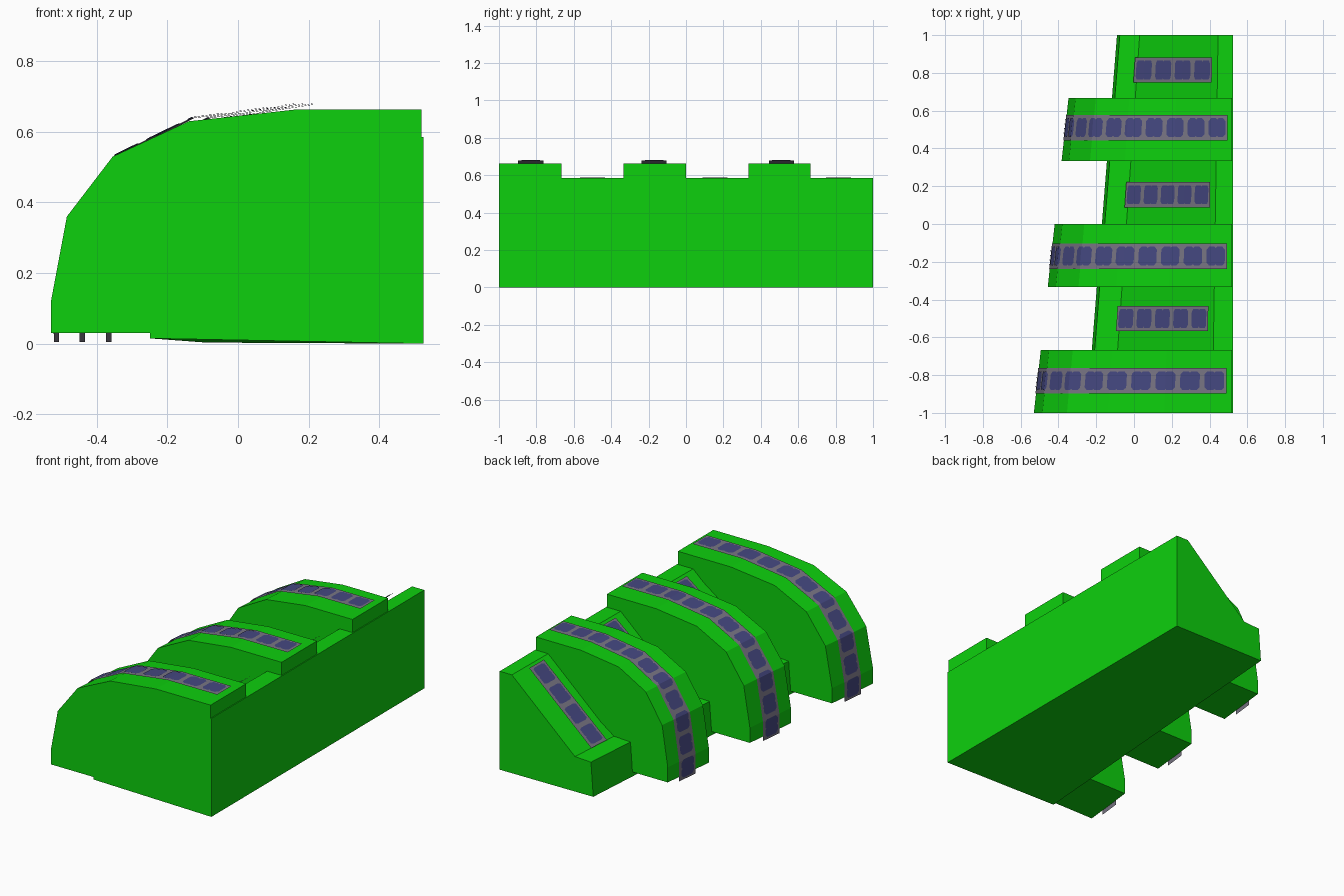
import bpy, bmesh

if "Cube" in bpy.data.objects:
    bpy.data.objects.remove(bpy.data.objects["Cube"])


def material(name, rgb):
    m = bpy.data.materials.new(name)
    m.diffuse_color = (*rgb, 1)
    m.use_nodes = True
    m.node_tree.nodes["Principled BSDF"].inputs["Base Color"].default_value = m.diffuse_color
    return m


GREEN = material("bright green", (0.004, 0.63, 0.004))
GREY = material("strip grey", (0.19, 0.18, 0.23))
BLUE = material("patch blue", (0.06, 0.065, 0.22))


def make_object(name, bm, mat):
    mesh = bpy.data.meshes.new(name)
    bm.to_mesh(mesh)
    bm.free()
    mesh.materials.append(mat)
    obj = bpy.data.objects.new(name, mesh)
    bpy.context.collection.objects.link(obj)
    return obj


def loft(name, end_a, end_b, mat):
    """Closed solid between two matching end outlines."""
    bm = bmesh.new()
    a = [bm.verts.new(p) for p in end_a]
    b = [bm.verts.new(p) for p in end_b]
    n = len(a)
    for i in range(n):
        j = (i + 1) % n
        bm.faces.new((a[i], a[j], b[j], b[i]))
    bm.faces.new(a[::-1])
    bm.faces.new(b)
    bmesh.ops.recalc_face_normals(bm, faces=bm.faces)
    return make_object(name, bm, mat)


# Taper: the left side runs at an angle, so x depends on y
def rib_point(x, y, z):
    k = 1 - 0.11 * (y + 1) / 1.05
    return (0.52 - (0.52 - x) * k, y, z)


def ramp_point(u, y, z):
    lo, hi = -0.056 + 0.07 * y, 0.40 + 0.015 * y
    return (lo + (hi - lo) * u, y, z)


# Base body with sloped ramp and low ledge
front = [(0.525, 0), (0.525, 0.585), (0.415, 0.585),
         (-0.11, 0.21), (-0.235, 0.205), (-0.25, 0.015)]
back = [(0.525, 0), (0.525, 0.585), (0.445, 0.585),
        (0.03, 0.21), (-0.075, 0.205), (-0.09, 0.003)]
loft("base_body", [(x, -1, z) for x, z in front],
     [(x, 1, z) for x, z in back], GREEN)

# Arched ribs
RIB = [(0.52, 0.03), (0.52, 0.663), (0.16, 0.663), (-0.14, 0.63),
       (-0.355, 0.53), (-0.485, 0.36), (-0.53, 0.12), (-0.53, 0.03)]
for i in range(3):
    y0 = -1 + i * 2 / 3
    y1 = y0 + 1 / 3
    loft(f"arched_rib_{i + 1}", [rib_point(x, y0, z) for x, z in RIB],
         [rib_point(x, y1, z) for x, z in RIB], GREEN)


def lengths(path):
    out = [0]
    for (x0, z0), (x1, z1) in zip(path, path[1:]):
        out.append(out[-1] + ((x1 - x0) ** 2 + (z1 - z0) ** 2) ** 0.5)
    return out


def at(path, lens, s):
    for i in range(len(path) - 1):
        if s <= lens[i + 1] + 1e-9:
            t = (s - lens[i]) / (lens[i + 1] - lens[i])
            return [a + (b - a) * t for a, b in zip(path[i], path[i + 1])]
    return path[-1]


def ribbon(bm, path, lens, stations, y, place, lift):
    """Sheet along the path; stations are (distance, half width)."""
    rows = []
    for s, w in stations:
        x, z = at(path, lens, s)
        xa, za = at(path, lens, max(s - 0.01, 0))
        xb, zb = at(path, lens, min(s + 0.01, lens[-1]))
        d = ((xb - xa) ** 2 + (zb - za) ** 2) ** 0.5
        x, z = x + (zb - za) / d * lift, z - (xb - xa) / d * lift
        rows.append([bm.verts.new(place(x, y + e * w, z)) for e in (-1, 1)])
    for (a, b), (c, d) in zip(rows, rows[1:]):
        f = bm.faces.new((a, b, d, c))
        f.normal_update()


def light_strip(name, path, y, place, count):
    lens = lengths(path)
    # grey backing
    bm = bmesh.new()
    ribbon(bm, path, lens, [(s, 0.067) for s in lens], y, place, 0)
    make_object(name + "_backing", bm, GREY)
    # blue patches with clipped corners and a notched middle
    bm = bmesh.new()
    pitch = lens[-1] / count
    for i in range(count):
        a, b = (i + 0.1) * pitch, (i + 0.9) * pitch
        m = (a + b) / 2
        st = [(a, 0.035), (a + 0.015, 0.05), (m - 0.008, 0.05), (m, 0.043),
              (m + 0.008, 0.05), (b - 0.015, 0.05), (b, 0.035)]
        st += [(s, 0.05) for s in lens if a + 0.016 < s < b - 0.016]
        ribbon(bm, path, lens, sorted(st), y, place, 0.003)
    make_object(name + "_patches", bm, BLUE)


# Strips over the ribs
ARC = [(0.49, 0.678), (0.16, 0.678), (-0.14, 0.639), (-0.357, 0.535),
       (-0.488, 0.362), (-0.533, 0.12), (-0.533, 0.005)]
for i, y in enumerate((-0.83, -0.17, 0.51)):
    light_strip(f"rib_strip_{i + 1}", ARC, y, rib_point, 11)

# Strips down the ramps
for i, y in enumerate((-0.5, 0.155, 0.815)):
    # path x is a 0..1 position along the ramp
    light_strip(f"ramp_strip_{i + 1}", [(1, 0.588), (0, 0.222)], y,
                ramp_point, (5, 5, 4)[i])
